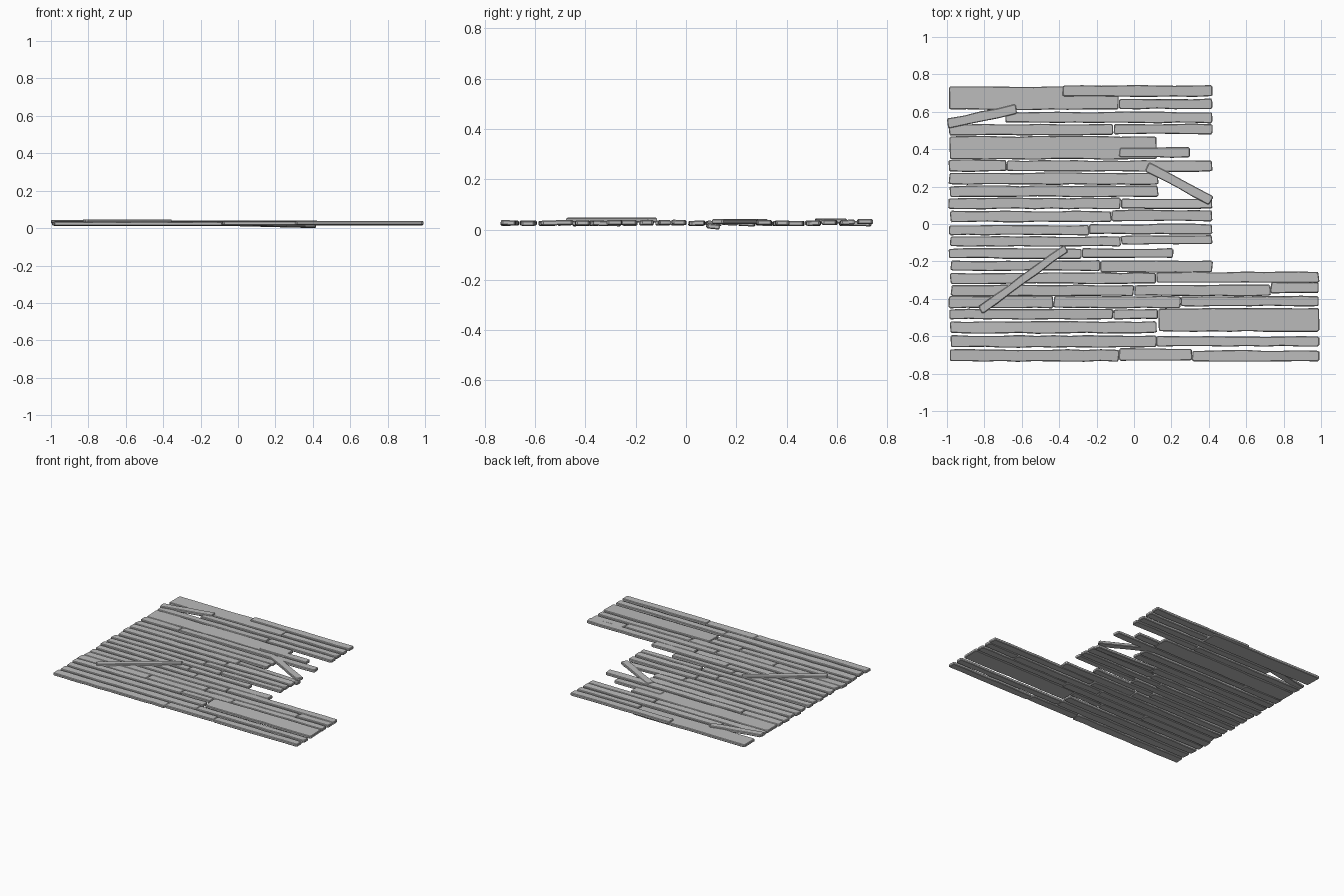
import bpy, bmesh, math, random
from mathutils import Matrix

random.seed(4)
if "Cube" in bpy.data.objects:
    bpy.data.objects.remove(bpy.data.objects["Cube"], do_unlink=True)

wood = bpy.data.materials.new("grey_wood")
wood.use_nodes = True
GREY = (0.5, 0.5, 0.5, 1)
wood.diffuse_color = GREY
wood.node_tree.nodes["Principled BSDF"].inputs["Base Color"].default_value = GREY

THICK = 0.02


def outline(length, width):
    """Worn plank outline: wobbling long sides, clipped corners."""
    hl, hw, clip = length / 2, width / 2, 0.008
    steps = max(3, int(length / 0.09))
    xs = [-hl + clip + (length - 2 * clip) * i / steps for i in range(steps + 1)]
    wobble = lambda: random.uniform(-0.004, 0.002)
    low = [(x, -hw - wobble()) for x in xs]
    high = [(x, hw + wobble()) for x in reversed(xs)]
    right = [(hl + wobble(), -hw + clip), (hl + wobble(), hw - clip)]
    left = [(-hl - wobble(), hw - clip), (-hl - wobble(), -hw + clip)]
    return low + right + high + left


def plank(name, length, width, centre, angle=0, pitch=0, roll=0):
    """Loft the outline through inset rings, giving worn top and bottom edges."""
    points = outline(length, width)
    inset = 0.004
    bm = bmesh.new()
    rings = []
    for z, d in ((-0.5, inset), (-0.3, 0), (0.3, 0), (0.5, inset)):
        sx, sy = 1 - 2 * d / length, 1 - 2 * d / width
        rings.append([bm.verts.new((x * sx, y * sy, z * THICK)) for x, y in points])
    count = len(points)
    for a, b in zip(rings, rings[1:]):
        for i in range(count):
            j = (i + 1) % count
            bm.faces.new((a[i], a[j], b[j], b[i]))
    bm.faces.new(list(reversed(rings[0])))
    bm.faces.new(rings[-1])
    bm.transform(Matrix.Translation(centre) @ Matrix.Rotation(angle, 4, "Z")
                 @ Matrix.Rotation(pitch, 4, "Y") @ Matrix.Rotation(roll, 4, "X"))
    mesh = bpy.data.meshes.new(name)
    bm.to_mesh(mesh)
    bm.free()
    mesh.materials.append(wood)
    obj = bpy.data.objects.new(name, mesh)
    bpy.context.collection.objects.link(obj)
    return obj


def laid(name, x0, x1, y0, y1, z):
    """A flat floor plank between two x and two y limits."""
    z += random.uniform(-0.002, 0.002)
    plank(name, x1 - x0, y1 - y0, ((x0 + x1) / 2, (y0 + y1) / 2, z),
          roll=random.uniform(-0.04, 0.04))


# Planks that start at the left-hand edge: y limits and far end
edge_planks = [
    (.61, .735, -.08), (.475, .535, -.11), (.345, .47, .12), (.28, .345, -.68),
    (.21, .275, .13), (.145, .205, .13), (.08, .14, -.07), (.01, .07, -.12),
    (-.06, -.005, -.24), (-.12, -.065, -.07), (-.185, -.13, -.28),
    (-.25, -.195, -.18), (-.32, -.26, .12), (-.385, -.325, 0),
    (-.45, -.385, -.43), (-.51, -.455, -.11), (-.585, -.52, .12),
    (-.66, -.595, .12), (-.735, -.67, -.08)]
for i, (y0, y1, end) in enumerate(edge_planks):
    laid(f"edge_plank_{i}", -.985 + random.uniform(-.008, .008), end, y0, y1, .025)

# Planks that finish at the short inner edge: y limits and start
inner_planks = [
    (.615, .67, -.08), (.54, .6, -.69), (.48, .535, -.11), (.28, .34, -.68),
    (.015, .075, -.12), (-.055, 0, -.24), (-.11, -.06, -.07), (-.26, -.195, -.18)]
for i, (y0, y1, start) in enumerate(inner_planks):
    laid(f"inner_plank_{i}", start, .42, y0, y1, .027)

# Planks that finish at the far edge of the projecting floor
outer_planks = [
    (-.315, -.255, .12), (-.37, -.31, .73), (-.44, -.385, .25),
    (-.575, -.45, .13), (-.655, -.6, .12), (-.735, -.675, .31)]
for i, (y0, y1, start) in enumerate(outer_planks):
    laid(f"outer_plank_{i}", start, .99, y0, y1, .026)

# Short filler planks between the others
laid("top_overlap_plank", -.38, .42, .68, .743, .03)
laid("short_plank", -.08, .3, .355, .41, .027)
laid("broken_plank", -.28, .21, -.18, -.13, .027)
laid("middle_plank_a", 0, .73, -.385, -.325, .026)
laid("middle_plank_b", -.43, .25, -.45, -.385, .026)
laid("middle_plank_c", -.11, .13, -.51, -.455, .026)
laid("middle_plank_d", -.08, .31, -.73, -.665, .026)

# One plank sags at its free end
plank("sagging_plank", .49, .055, (.175, .108, .018), pitch=.025, roll=-.1)

# Loose planks lying askew on the floor
plank("loose_plank_back", .38, .055, (-.812, .575, .034), angle=math.radians(12))
plank("loose_plank_side", .39, .055, (.243, .215, .032), angle=math.radians(-28))
plank("loose_plank_front", .57, .045, (-.592, -.295, .037), angle=math.radians(36))

# Keep worn edges crisp
bpy.ops.object.select_all(action="DESELECT")
for obj in bpy.data.objects:
    if "plank" in obj.name:
        obj.select_set(True)
        bpy.context.view_layer.objects.active = obj
bpy.ops.object.shade_smooth_by_angle(angle=math.radians(25))
